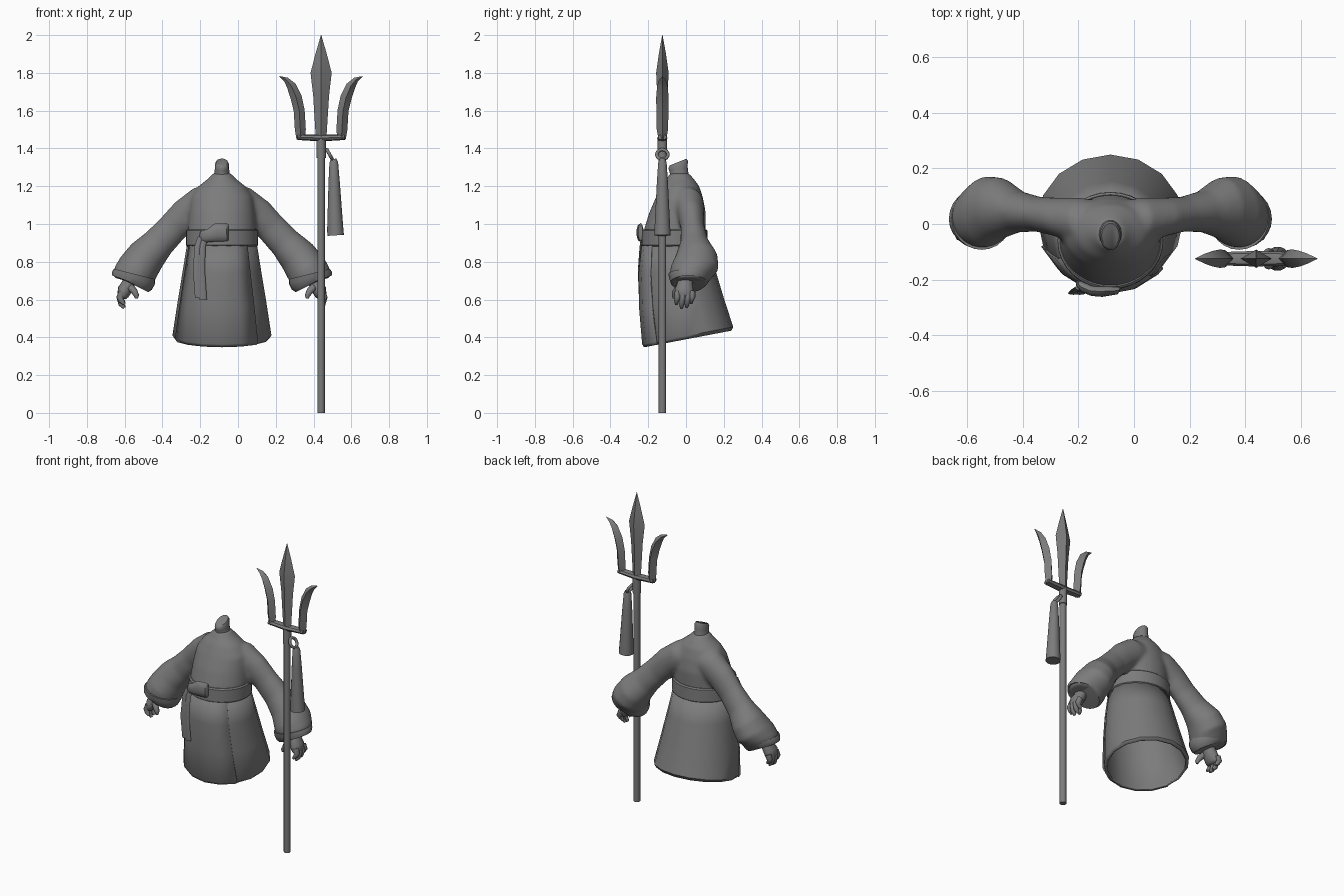
import bpy, bmesh, math
from mathutils import Vector

CX = -0.085                      # body centre line
grey = bpy.data.materials.new("grey")
grey.diffuse_color = (0.2, 0.2, 0.2, 1)


def finish(ob, angle=40):
    ob.data.materials.clear()
    ob.data.materials.append(grey)
    bpy.ops.object.select_all(action='DESELECT')
    ob.select_set(True)
    bpy.context.view_layer.objects.active = ob
    bpy.ops.object.shade_smooth_by_angle(angle=math.radians(angle))
    return ob


def tube(name, pts, n=16, caps=(True, True), arc=None, angle=40):
    """Loft ellipses along pts: (x, y, z, half width, half depth, slope)."""
    bm = bmesh.new()
    rings = []
    for i, p in enumerate(pts):
        c = Vector(p[:3])
        t = Vector(pts[min(i + 1, len(pts) - 1)][:3]) - Vector(pts[max(i - 1, 0)][:3])
        u = Vector((0, 1, 0)).cross(t).normalized()
        v = Vector((0, 1, p[5] if len(p) > 5 else 0))
        a0, a1 = arc or (0, 360)
        count = n + 1 if arc else n
        rings.append([bm.verts.new(c + u * p[3] * math.cos(a) + v * p[4] * math.sin(a))
                      for a in (math.radians(a0 + (a1 - a0) * k / n) for k in range(count))])
    for a, b in zip(rings, rings[1:]):
        for k in range(n):
            j = (k + 1) % len(a)
            bm.faces.new((a[k], a[j], b[j], b[k]))
    if not arc:
        if caps[0]:
            bm.faces.new(rings[0])
        if caps[1]:
            bm.faces.new(rings[-1])
    bmesh.ops.recalc_face_normals(bm, faces=bm.faces)
    me = bpy.data.meshes.new(name)
    bm.to_mesh(me)
    bm.free()
    ob = bpy.data.objects.new(name, me)
    bpy.context.collection.objects.link(ob)
    return finish(ob, angle)


def solidify(ob, t, offset=-1):
    m = ob.modifiers.new("thickness", 'SOLIDIFY')
    m.thickness, m.offset = t, offset


def side(s, pts):
    """Place points given as distance from the body centre line on side s."""
    return [(CX + s * p[0], *p[1:]) for p in pts]


# Robe top: torso and sleeves fused into one soft surface
top = tube("robe_top", [(CX, -.06, .88, .18, .16), (CX, -.06, .97, .182, .163),
                        (CX, -.045, 1.06, .175, .15), (CX, -.035, 1.14, .165, .125),
                        (CX, -.03, 1.20, .125, .10), (CX, -.03, 1.235, .08, .075),
                        (CX, -.035, 1.27, .045, .05)], 32)
sleeves = [tube("sleeve", side(s, [(.02, 0, 1.12, .08, .08), (.11, .01, 1.105, .095, .085),
                                   (.19, .025, 1.05, .088, .07), (.26, .035, .98, .082, .063),
                                   (.335, .045, .90, .086, .075), (.40, .057, .83, .102, .11),
                                   (.445, .045, .765, .11, .128), (.465, .03, .73, .112, .115),
                                   (.476, .018, .69, .105, .095)]), 28) for s in (-1, 1)]
bpy.ops.object.select_all(action='DESELECT')
for ob in sleeves + [top]:
    ob.select_set(True)
bpy.context.view_layer.objects.active = top
bpy.ops.object.join()
m = top.modifiers.new("fuse", 'REMESH')
m.mode, m.voxel_size, m.use_smooth_shade = 'VOXEL', .011, True
m = top.modifiers.new("soften", 'SMOOTH')
m.factor, m.iterations = .5, 8

# Neck with a slanted top
tube("neck", [(CX, -.03, 1.22, .06, .06), (CX, -.035, 1.26, .042, .05),
              (CX, -.04, 1.29, .038, .05, .2), (CX, -.042, 1.315, .038, .053, .4),
              (CX, -.042, 1.328, .032, .045, .4)], 14, angle=50)

# Skirt, open below, with an overlapping front panel
skirt = [(CX, .0125, .392, .25, .228, .19), (CX, .0125, .41, .262, .2375, .19),
         (CX, -.02, .58, .236, .222, .10), (CX, -.045, .75, .208, .2, .04),
         (CX, -.06, .90, .184, .168)]
solidify(tube("skirt", skirt, 16, (False, False)), .012)
panel = [(*p[:3], p[3] * 1.03, p[4] * 1.03, *p[5:]) for p in skirt]
solidify(tube("front_panel", panel, 5, arc=(-157.5, -45)), .008)

# Waist belt
tube("belt", [(CX, -.06, .882, .185, .17), (CX, -.06, .888, .191, .176),
              (CX, -.06, .965, .19, .174), (CX, -.06, .972, .182, .166)], 32)

# Knot and hanging ribbon tails
tube("bow_knot", [(-.205, -.215, .935, .022, .012), (-.19, -.225, .932, .032, .02),
                  (-.15, -.24, .94, .036, .02), (-.115, -.243, .955, .048, .02),
                  (-.06, -.24, .957, .048, .014), (-.05, -.235, .957, .042, .006)], 10)
for x, z in ((-.218, .61), (-.195, .60)):
    tube("ribbon_tail", [(x + .01, -.245, z, .02, .004), (x, -.25, .75, .02, .005),
                         (x + .005, -.24, .88, .018, .006), (x + .02, -.23, .93, .015, .008)], 8)

# Cuffs and hands
for s in (-1, 1):
    tube("cuff", side(s, [(.463, .022, .735, .112, .115), (.468, .02, .715, .118, .11),
                          (.476, .016, .69, .112, .098), (.479, .015, .684, .1, .088)]), 24)
    tube("palm", side(s, [(.485, .0, .73, .03, .035), (.495, -.005, .685, .035, .042),
                          (.515, -.01, .65, .038, .05), (.525, -.01, .62, .03, .05),
                          (.528, -.01, .605, .018, .04)]), 14, angle=60)
    for y, z in ((-.045, .575), (-.018, .555), (.01, .56), (.033, .58)):
        tube("finger", side(s, [(.527, y, .64, .02, .017), (.54, y, .61, .019, .016),
                                (.533, y - .004, z + .02, .015, .014),
                                (.517, y - .006, z, .008, .008)]), 8, angle=60)
    tube("thumb", side(s, [(.49, -.035, .67, .02, .02), (.465, -.055, .645, .018, .018),
                           (.452, -.06, .62, .014, .015), (.452, -.062, .605, .007, .008)]),
         8, angle=60)

# Trident: shaft, socket, centre blade
TX, TY = .44, -.125
tube("shaft", [(TX, TY, 0, .02, .02), (TX, TY, 1.37, .02, .02)], 12)
tube("socket", [(TX, TY, 1.35, .025, .025), (TX, TY, 1.46, .025, .025)], 12)
tube("centre_blade", [(TX, TY, 1.44, .027, .022), (TX, TY, 1.55, .034, .024),
                      (TX, TY, 1.68, .042, .027), (TX, TY, 1.80, .056, .033),
                      (TX, TY, 1.90, .03, .019), (TX, TY, 2.0, .001, .001)], 4, angle=25)
# Crossbar and curved side prongs
tube("crossbar", [(TX - .125, TY, 1.46, .015, .024), (TX, TY, 1.455, .018, .028),
                  (TX + .125, TY, 1.46, .015, .024)], 8)
for s in (-1, 1):
    tube("side_prong", [(TX + s * d, TY, z, w, h) for d, z, w, h in
                        ((.108, 1.447, .022, .02), (.11, 1.50, .029, .03),
                         (.116, 1.60, .029, .032), (.132, 1.67, .03, .033),
                         (.157, 1.73, .025, .028), (.185, 1.764, .014, .018),
                         (.22, 1.782, .001, .001))], 4, angle=25)

# Ring and hanging tassel
bpy.ops.mesh.primitive_torus_add(location=(.485, TY, 1.368), rotation=(0, math.radians(60), 0),
                                 major_radius=.03, minor_radius=.009,
                                 major_segments=16, minor_segments=8)
ring = bpy.context.object
ring.name = "tassel_ring"
finish(ring, 60)
tube("tassel", [(.517, TY, .94, .044, .044), (.515, TY, .97, .043, .043),
                (.509, TY, 1.22, .03, .03), (.507, TY, 1.325, .023, .023),
                (.506, TY, 1.345, .015, .015)], 14)
